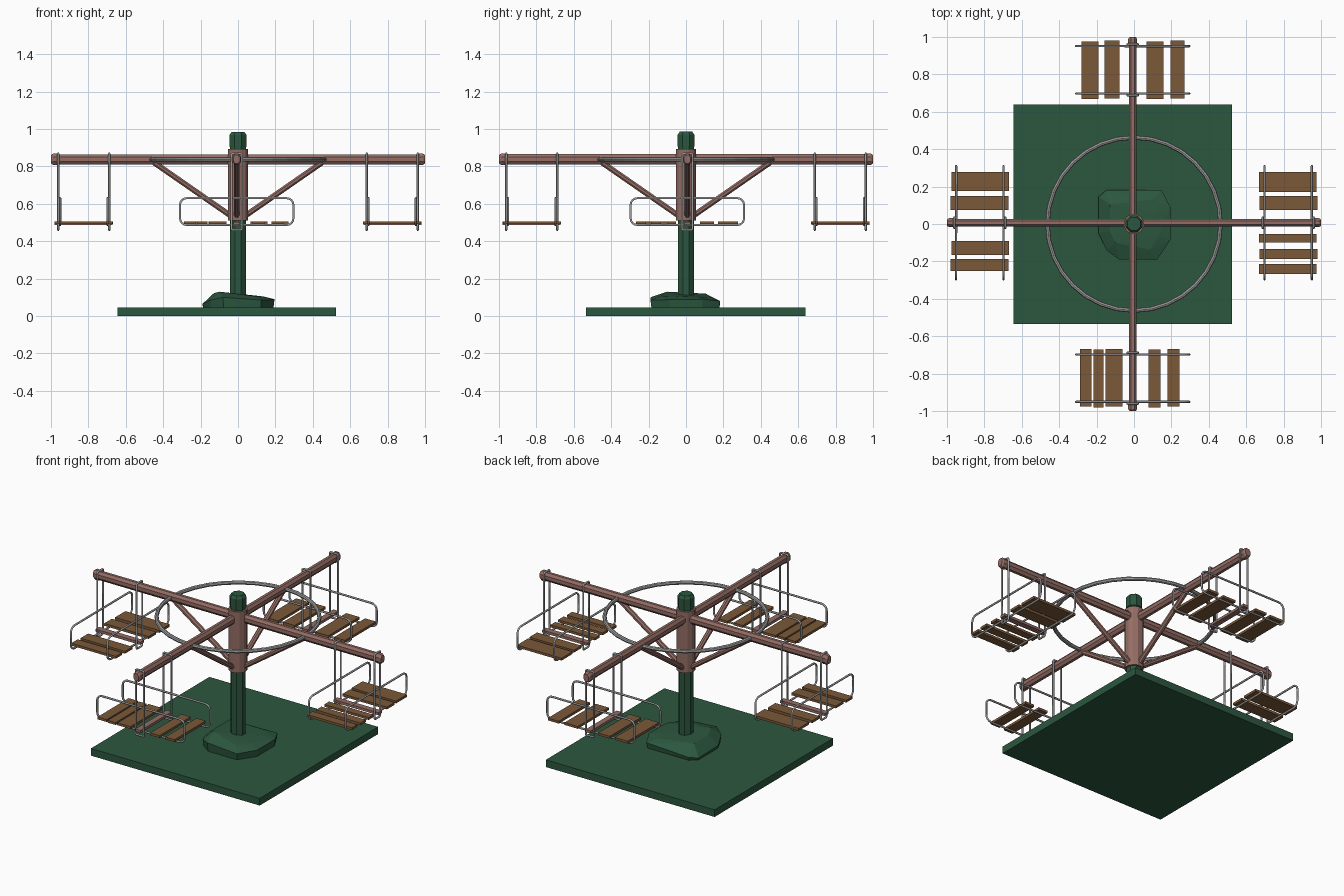
import bpy, bmesh, math
from mathutils import Vector, Matrix

if "Cube" in bpy.data.objects:
    bpy.data.objects.remove(bpy.data.objects["Cube"])


def material(name, rgb):
    m = bpy.data.materials.new(name)
    m.diffuse_color = (*rgb, 1)
    m.use_nodes = True
    m.node_tree.nodes["Principled BSDF"].inputs["Base Color"].default_value = m.diffuse_color
    return m


GREEN = material("green_paint", (0.025, 0.095, 0.050))
PINK = material("faded_red_paint", (0.30, 0.155, 0.13))
WOOD = material("wood", (0.20, 0.10, 0.042))
STEEL = material("steel", (0.36, 0.36, 0.37))


def finish(bm, name, mat, matrix=Matrix()):
    bmesh.ops.recalc_face_normals(bm, faces=bm.faces)
    me = bpy.data.meshes.new(name)
    bm.to_mesh(me)
    bm.free()
    me.materials.append(mat)
    ob = bpy.data.objects.new(name, me)
    ob.matrix_world = matrix
    bpy.context.collection.objects.link(ob)
    return ob


def box(name, lo, hi, mat, matrix=Matrix()):
    lo, hi = Vector(lo), Vector(hi)
    bm = bmesh.new()
    bmesh.ops.create_cube(bm, size=1)
    bmesh.ops.scale(bm, vec=hi - lo, verts=bm.verts)
    bmesh.ops.translate(bm, vec=(lo + hi) / 2, verts=bm.verts)
    return finish(bm, name, mat, matrix)


def lathe(name, profile, mat, matrix=Matrix(), sides=8, squash=1.0):
    """Stack of polygon rings (radius, z), capped at both ends."""
    bm = bmesh.new()
    rings = []
    for r, z in profile:
        angles = [2 * math.pi * (i + 0.5) / sides for i in range(sides)]
        rings.append([bm.verts.new((r * math.cos(a), squash * r * math.sin(a), z)) for a in angles])
    for a, b in zip(rings, rings[1:]):
        for i in range(sides):
            j = (i + 1) % sides
            bm.faces.new((a[i], a[j], b[j], b[i]))
    bm.faces.new(rings[0])
    bm.faces.new(rings[-1])
    return finish(bm, name, mat, matrix)


def rod_loop(name, a0, a1, z0, z1, corner, plane_x, matrix):
    """Closed round rod following a rounded rectangle in the plane x = plane_x."""
    cu = bpy.data.curves.new(name, 'CURVE')
    cu.dimensions = '3D'
    cu.bevel_depth = 0.006
    cu.bevel_resolution = 1
    pts = []
    centres = [(a1 - corner, z1 - corner), (a0 + corner, z1 - corner),
               (a0 + corner, z0 + corner), (a1 - corner, z0 + corner)]
    for k, (y, z) in enumerate(centres):
        for s in range(5):
            t = math.pi / 2 * (k + s / 4)
            pts.append((plane_x, y + corner * math.cos(t), z + corner * math.sin(t), 1))
    sp = cu.splines.new('POLY')
    sp.points.add(len(pts) - 1)
    for p, co in zip(sp.points, pts):
        p.co = co
    sp.use_cyclic_u = True
    cu.materials.append(STEEL)
    ob = bpy.data.objects.new(name, cu)
    ob.matrix_world = matrix
    bpy.context.collection.objects.link(ob)


# Base plate
box("base_plate", (-0.645, -0.535, 0), (0.525, 0.638, 0.045), GREEN)

# Faceted rock-like footing around the pole
outline = [(-0.19, 0.145), (-0.147, 0.182), (0.147, 0.182), (0.195, 0.09), (0.195, -0.085),
           (0.125, -0.19), (-0.08, -0.19), (-0.147, -0.14), (-0.19, -0.05)]
mid_z = [0.06, 0.065, 0.08, 0.09, 0.088, 0.085, 0.1, 0.085, 0.065]
top_z = [0.12, 0.105, 0.1, 0.102, 0.105, 0.107, 0.115, 0.13, 0.122]
bm = bmesh.new()
for (x, y), zm, zt in zip(outline, mid_z, top_z):
    bm.verts.new((x * 0.97, y * 0.97, 0.04))
    bm.verts.new((x, y, zm))
    bm.verts.new((x * 0.68, y * 0.72, zt))
hull = bmesh.ops.convex_hull(bm, input=bm.verts)
bmesh.ops.delete(bm, geom=[v for v in hull["geom_interior"] if isinstance(v, bmesh.types.BMVert)],
                 context='VERTS')
finish(bm, "footing", GREEN)

# Pole, top cap and rotating sleeve
lathe("pole", [(0.045, 0.04), (0.045, 0.92)], GREEN)
lathe("pole_cap", [(0.049, 0.905), (0.049, 0.968), (0.037, 0.985)], GREEN)
lathe("sleeve", [(0.055, 0.51), (0.055, 0.893)], PINK, sides=12)

# Steel ring braced across the arms
bm = bmesh.new()
start = bmesh.ops.create_circle(bm, segments=8, radius=0.012,
                                matrix=Matrix.Translation((0.463, 0, 0.837)) @ Matrix.Rotation(math.pi / 2, 4, 'X'))
bmesh.ops.spin(bm, geom=bm.edges[:], cent=(0, 0, 0), axis=(0, 0, 1),
               angle=2 * math.pi, steps=32, use_merge=True)
bmesh.ops.remove_doubles(bm, verts=bm.verts, dist=0.0005)
finish(bm, "steel_ring", STEEL)

# Plank spans across each seat, measured along world x or y
planks = {
    "right": [(0.17, 0.278), (0.075, 0.15), (-0.10, -0.053), (-0.187, -0.134), (-0.267, -0.214)],
    "back": [(-0.28, -0.19), (-0.158, -0.078), (0.067, 0.158), (0.195, 0.27)],
    "left": [(0.176, 0.278), (0.075, 0.15), (-0.165, -0.09), (-0.25, -0.187)],
    "front": [(-0.29, -0.227), (-0.217, -0.163), (-0.152, -0.062), (0.078, 0.142), (0.18, 0.243)],
}

for k, (side, spans) in enumerate(planks.items()):
    turn = Matrix.Rotation(k * math.pi / 2, 4, 'Z')
    off = 0.007 if k in (0, 3 - 3) or k == 1 else -0.007
    flip = 1 if k in (0, 3) else -1          # world span direction in local y
    m = turn @ Matrix.Translation((0, off, 0))

    # Arm with thicker chamfered end collar
    along = Matrix.Translation((0, 0, 0.838)) @ Matrix.Rotation(math.pi / 2, 4, 'Y')
    lathe(side + "_arm", [(0.029, 0), (0.029, 0.97)], PINK, m @ along, squash=0.78)
    lathe(side + "_arm_end", [(0.033, 0.962), (0.033, 0.988), (0.025, 0.999)], PINK, m @ along, squash=0.78)

    # Diagonal brace from sleeve to arm
    p, q = Vector((0.03, 0, 0.53)), Vector((0.46, 0, 0.828))
    d = q - p
    tilt = Matrix.Translation(p) @ d.to_track_quat('Z', 'Y').to_matrix().to_4x4()
    lathe(side + "_brace", [(0.016, 0), (0.016, d.length)], PINK, m @ tilt)

    # Hangers looped over the arm, seat rails and centre bar
    for x in (0.688, 0.961):
        rod_loop(side + "_hanger", -0.028, 0.028, 0.46, 0.868, 0.008, x, m)
    for x in (0.698, 0.951):
        rod_loop(side + "_seat_rail", -0.303, 0.303, 0.487, 0.630, 0.035, x, m)
    box(side + "_seat_bar", (0.67, -0.018, 0.487), (0.98, 0.018, 0.503), PINK, m)

    # Wooden seat planks
    for n, (a, b) in enumerate(spans):
        lo, hi = sorted((a * flip, b * flip))
        shift = 0.004 * (n % 2)
        box(side + "_plank", (0.668 + shift, lo, 0.491), (0.976 + shift, hi, 0.506), WOOD, turn)
